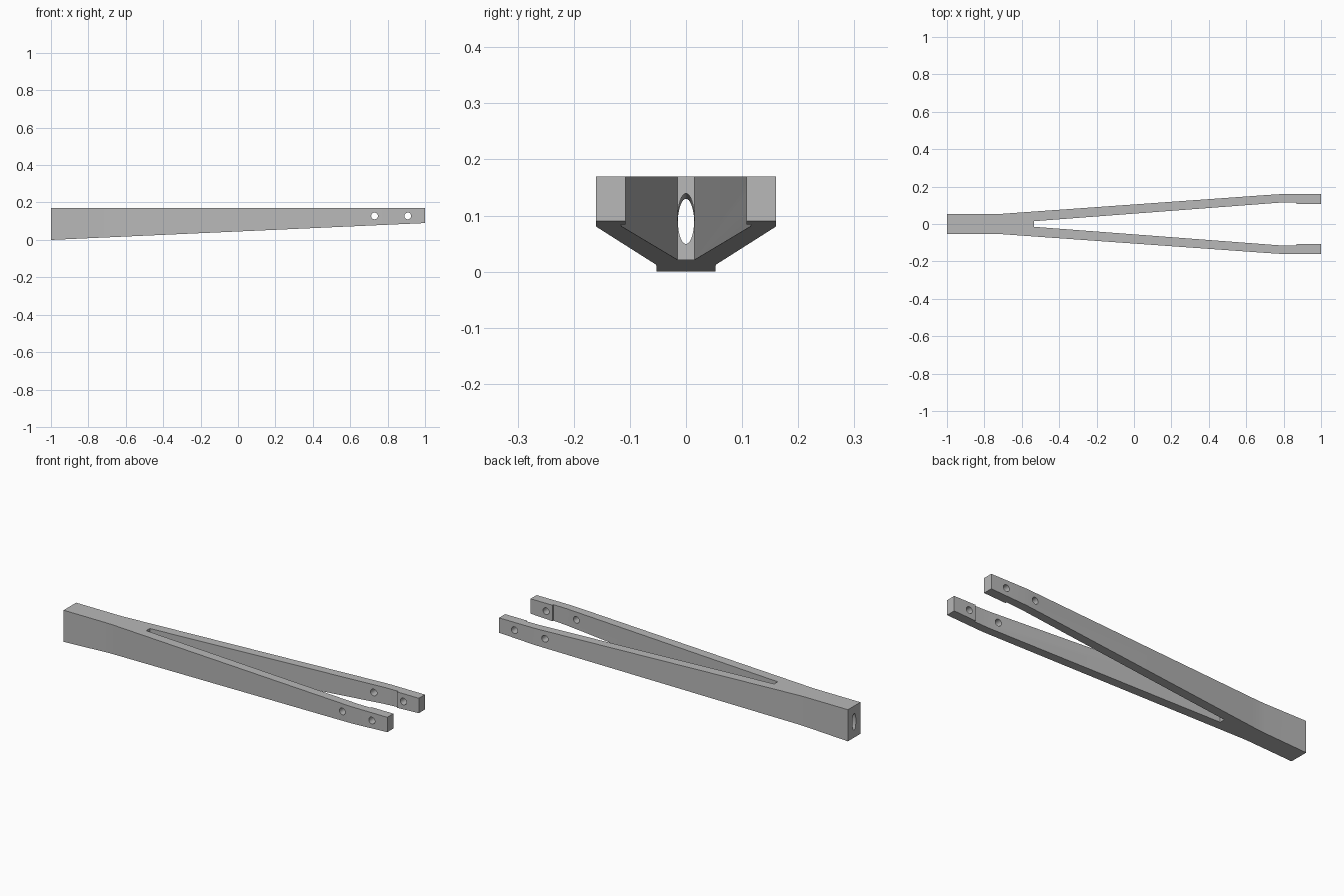
import bpy
import bmesh
import math
from mathutils import Matrix

cube = bpy.data.objects.get("Cube")
if cube:
    bpy.data.objects.remove(cube, do_unlink=True)

grey = bpy.data.materials.new("light_grey")
grey.use_nodes = True
colour = (0.48, 0.48, 0.48, 1)
grey.diffuse_color = colour
grey.node_tree.nodes["Principled BSDF"].inputs["Base Color"].default_value = colour

TOP = 0.17


def underside(x):
    return 0.045 * (x + 1)


def make_object(name, bm):
    bmesh.ops.recalc_face_normals(bm, faces=bm.faces[:])
    mesh = bpy.data.meshes.new(name)
    bm.to_mesh(mesh)
    bm.free()
    mesh.materials.append(grey)
    obj = bpy.data.objects.new(name, mesh)
    bpy.context.collection.objects.link(obj)
    return obj


def loft(bm, ring_a, ring_b):
    """Closed solid between two matching rings of points."""
    a = [bm.verts.new(p) for p in ring_a]
    b = [bm.verts.new(p) for p in ring_b]
    bm.faces.new(a)
    bm.faces.new(b[::-1])
    for i in range(len(a)):
        j = (i + 1) % len(a)
        bm.faces.new((a[i], b[i], b[j], a[j]))


# Forked beam: half plan outline, mirrored, with a tapering underside
half = [(-1, 0.053), (-0.75, 0.053), (-0.71, 0.054), (-0.67, 0.057),
        (0.74, 0.157), (0.79, 0.16), (1, 0.16),
        (1, 0.108), (0.87, 0.108), (0.87, 0.116), (0.79, 0.115),
        (-0.535, 0.015)]
plan = half + [(x, -y) for x, y in reversed(half)]
bm = bmesh.new()
loft(bm, [(x, y, underside(x)) for x, y in plan], [(x, y, TOP) for x, y in plan])
beam = make_object("forked_beam", bm)

# Cross bolt holes through both prongs
bm = bmesh.new()
for x in (0.73, 0.908):
    bmesh.ops.create_cone(
        bm, cap_ends=True, segments=32, radius1=0.018, radius2=0.018, depth=0.5,
        matrix=Matrix.Translation((x, 0, 0.128)) @ Matrix.Rotation(math.pi / 2, 4, 'X'))
bolt_cutter = make_object("bolt_hole_cutter", bm)


# Oval bore from the butt end to the root of the fork, slightly inclined
def oval(x):
    centre = 0.085 + 0.02 * (x + 1)
    angles = [math.tau * i / 40 for i in range(40)]
    return [(x, 0.0148 * math.cos(t), centre + 0.045 * math.sin(t)) for t in angles]


bm = bmesh.new()
loft(bm, oval(-1.05), oval(-0.5))
bore_cutter = make_object("bore_cutter", bm)

for cutter in (bolt_cutter, bore_cutter):
    cutter.hide_render = True
    cutter.hide_viewport = True
    mod = beam.modifiers.new(cutter.name, 'BOOLEAN')
    mod.operation = 'DIFFERENCE'
    mod.solver = 'EXACT'
    mod.object = cutter

# Bake the cuts, then drop the cutters
depsgraph = bpy.context.evaluated_depsgraph_get()
cut_mesh = bpy.data.meshes.new_from_object(beam.evaluated_get(depsgraph))
beam.modifiers.clear()
beam.data = cut_mesh
for cutter in (bolt_cutter, bore_cutter):
    bpy.data.objects.remove(cutter, do_unlink=True)

bpy.ops.object.select_all(action='DESELECT')
beam.select_set(True)
bpy.context.view_layer.objects.active = beam
bpy.ops.object.shade_smooth_by_angle(angle=math.radians(25))
